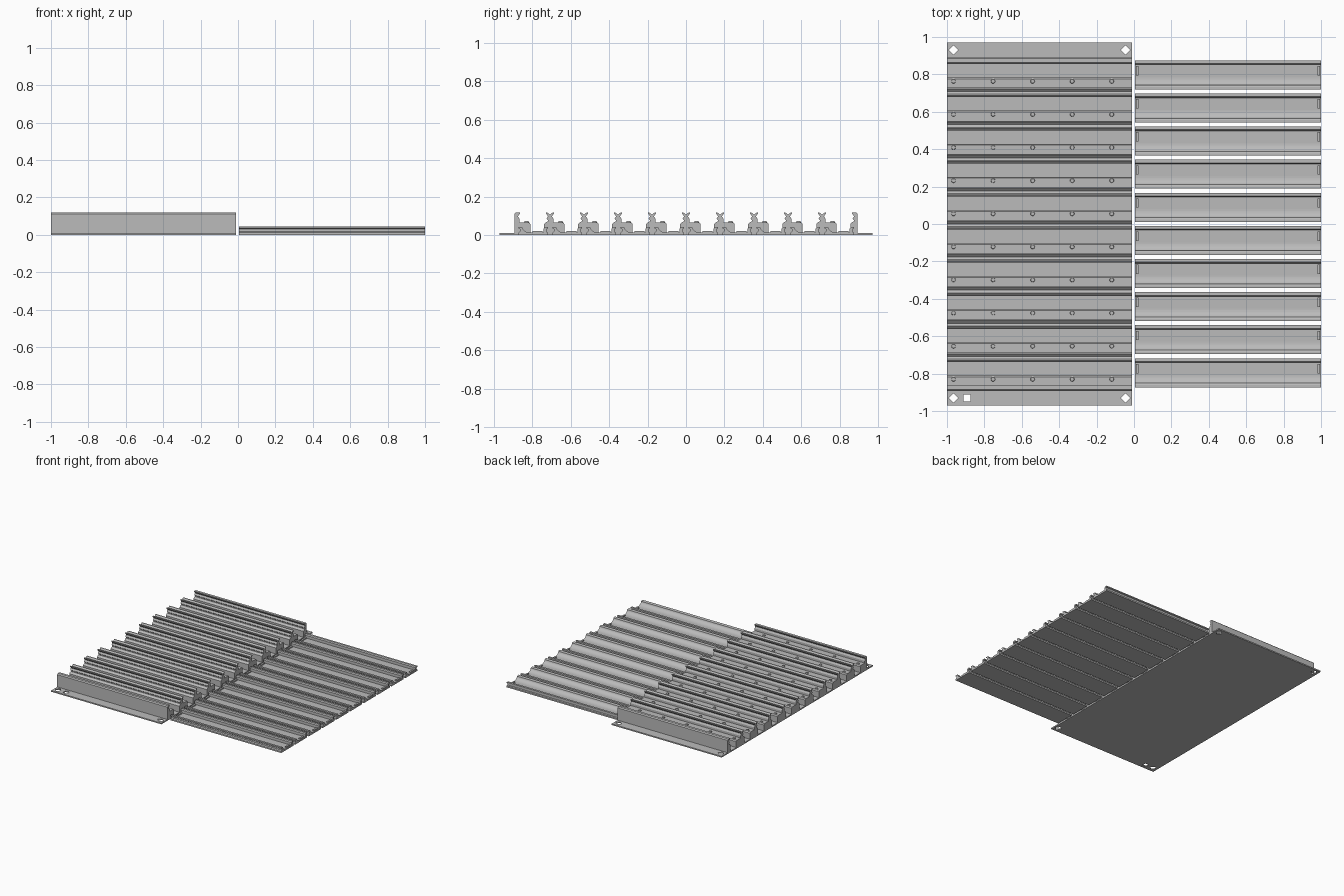
import bpy, bmesh, math
from mathutils import Matrix

cube = bpy.data.objects.get("Cube")
if cube:
    bpy.data.objects.remove(cube, do_unlink=True)

metal = bpy.data.materials.new("light grey metal")
metal.use_nodes = True
GREY = (0.5, 0.5, 0.5, 1)
metal.diffuse_color = GREY
metal.node_tree.nodes["Principled BSDF"].inputs["Base Color"].default_value = GREY

PITCH = 0.177
RACK = (-1.0, -0.01)
STRIP = (0.005, 1.0)


def finish(name, bm):
    bmesh.ops.recalc_face_normals(bm, faces=bm.faces)
    mesh = bpy.data.meshes.new(name)
    bm.to_mesh(mesh)
    bm.free()
    mesh.materials.append(metal)
    ob = bpy.data.objects.new(name, mesh)
    bpy.context.collection.objects.link(ob)
    return ob


def extrude(name, profile, span, y):
    """Run a closed (y, z) profile along x."""
    bm = bmesh.new()
    face = bm.faces.new([bm.verts.new((span[0], y + p, z)) for p, z in profile])
    out = bmesh.ops.extrude_face_region(bm, geom=[face])
    moved = [v for v in out["geom"] if isinstance(v, bmesh.types.BMVert)]
    bmesh.ops.translate(bm, verts=moved, vec=(span[1] - span[0], 0, 0))
    return finish(name, bm)


def add_box(bm, x, y, z, sx, sy, sz, turn=0):
    m = Matrix.Translation((x, y, z)) @ Matrix.Rotation(turn, 4, 'Z') @ Matrix.Diagonal((sx, sy, sz, 1))
    bmesh.ops.create_cube(bm, size=1, matrix=m)


# Base plate with mounting holes
bm = bmesh.new()
add_box(bm, -0.505, 0, 0.005, 0.99, 1.94, 0.01)
plate = finish("base_plate", bm)
bm = bmesh.new()
for x in (-0.965, -0.045):
    for y in (-0.93, 0.93):
        add_box(bm, x, y, 0, 0.036, 0.036, 0.1, math.pi / 4)
add_box(bm, -0.893, -0.93, 0, 0.036, 0.036, 0.1)
cutter = finish("hole_cutter", bm)
cutter.hide_render = True
cutter.hide_viewport = True
cut = plate.modifiers.new("holes", 'BOOLEAN')
cut.object = cutter
cut.solver = 'EXACT'

# Divider halves: a left side facing -y and a right side with the screw step
left = [(0, 0.005), (-0.03, 0.005), (-0.03, 0.058), (-0.02, 0.068), (-0.011, 0.07),
        (-0.011, 0.078), (-0.018, 0.084), (-0.01, 0.098), (-0.021, 0.112), (-0.021, 0.118),
        (-0.014, 0.118), (0, 0.105)]
right = [(0, 0.105), (0.014, 0.118), (0.021, 0.118), (0.021, 0.112), (0.01, 0.098),
         (0.018, 0.084), (0.018, 0.066), (0.068, 0.066), (0.075, 0.058), (0.075, 0.005), (0, 0.005)]
for i in range(1, 10):
    extrude("divider", left + right[1:-1], RACK, (i - 5) * PITCH)

# End walls carry only one half of the divider shape
extrude("front_wall", [(-0.008, 0.005), (-0.008, 0.11), (0, 0.118)] + right[1:], RACK, -5 * PITCH)
extrude("back_wall", left[:-1] + [(0, 0.118), (0.008, 0.11), (0.008, 0.005)], RACK, 5 * PITCH)

# Screw heads along each step
bm = bmesh.new()
for i in range(10):
    for j in range(5):
        bmesh.ops.create_cone(bm, cap_ends=True, segments=16, radius1=0.012, radius2=0.01, depth=0.008,
                              matrix=Matrix.Translation((-0.965 + 0.2115 * j, (i - 5) * PITCH + 0.055, 0.069)))
finish("screw_heads", bm)

# Loose cover strips: hollowed front ridge, flat tray, raised back lip
hollow = [(0.022 + 0.045 * (1 - math.sin(a)), 0.012 + 0.028 * (1 - math.cos(a)))
          for a in [math.pi / 2 * k / 8 for k in range(8, -1, -1)]]
strip = [(0.155, 0), (0, 0), (0, 0.012), (0.008, 0.018), (0.008, 0.03), (0, 0.036), (0, 0.043), (0.012, 0.043)]
strip += hollow + [(0.132, 0.012), (0.132, 0.034), (0.138, 0.042), (0.155, 0.042), (0.155, 0.034),
                   (0.147, 0.03), (0.147, 0.016), (0.155, 0.012)]
bm = bmesh.new()
for i in range(10):
    y = (i - 5) * PITCH + 0.012
    extrude("cover_strip", strip, STRIP, y)
    for x in (0.017, 0.988):
        add_box(bm, x, y + 0.1, 0.015, 0.014, 0.05, 0.012)
finish("strip_end_tabs", bm)
